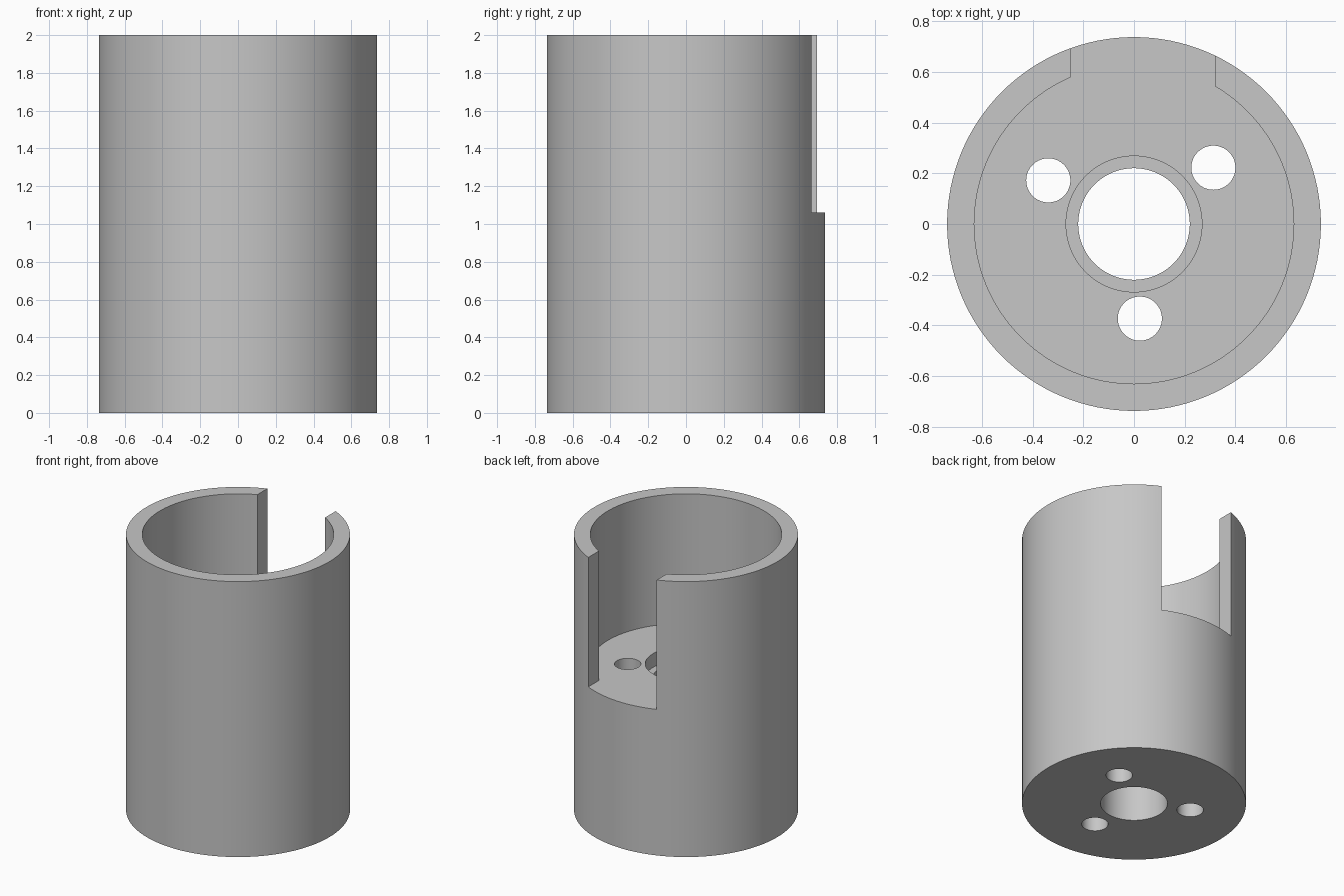
import bpy
from math import radians

cube = bpy.data.objects.get("Cube")
if cube:
    bpy.data.objects.remove(cube, do_unlink=True)

HEIGHT, OUTER, INNER, FLOOR = 2.0, 0.737, 0.63, 1.06
BORE, RECESS, RECESS_DEPTH, SCREW = 0.22, 0.268, 0.1, 0.087
SLOT_LEFT, SLOT_RIGHT = 0.32, -0.25
OVER = 0.2

grey = bpy.data.materials.new("plain_grey")
grey.use_nodes = True
colour = (0.57, 0.57, 0.57, 1)
grey.diffuse_color = colour
grey.node_tree.nodes["Principled BSDF"].inputs["Base Color"].default_value = colour


def cylinder(name, radius, bottom, top, x=0, y=0, sides=128):
    bpy.ops.mesh.primitive_cylinder_add(
        vertices=sides, radius=radius, depth=top - bottom,
        location=(x, y, (bottom + top) / 2))
    obj = bpy.context.object
    obj.name = name
    obj.data.materials.append(grey)
    return obj


def box(name, low, high):
    bpy.ops.mesh.primitive_cube_add(
        size=1, location=[(a + b) / 2 for a, b in zip(low, high)])
    obj = bpy.context.object
    obj.name = name
    obj.scale = [b - a for a, b in zip(low, high)]
    obj.data.materials.append(grey)
    return obj


def cut(target, cutter):
    bpy.context.view_layer.update()
    mod = target.modifiers.new(cutter.name, "BOOLEAN")
    mod.operation, mod.solver, mod.object = "DIFFERENCE", "EXACT", cutter
    bpy.ops.object.select_all(action="DESELECT")
    target.select_set(True)
    bpy.context.view_layer.objects.active = target
    bpy.ops.object.modifier_apply(modifier=mod.name)
    bpy.data.objects.remove(cutter, do_unlink=True)


# Solid body, then the upper cup and the slot in its back wall
body = cylinder("slotted_housing", OUTER, 0, HEIGHT)
cut(body, cylinder("cup_cutter", INNER, FLOOR, HEIGHT + OVER))
cut(body, box("slot_cutter", (SLOT_RIGHT, 0.3, FLOOR), (SLOT_LEFT, 1, HEIGHT + OVER)))

# Centre bore with a shallow recess at the cup floor
cut(body, cylinder("bore_cutter", BORE, -OVER, FLOOR + OVER))
cut(body, cylinder("recess_cutter", RECESS, FLOOR - RECESS_DEPTH, FLOOR + OVER))

# Three through holes around the bore
for x, y in ((-0.338, 0.172), (0.313, 0.222), (0.023, -0.373)):
    cut(body, cylinder("hole_cutter", SCREW, -OVER, FLOOR + OVER, x, y, 64))

bpy.ops.object.shade_smooth_by_angle(angle=radians(30))
